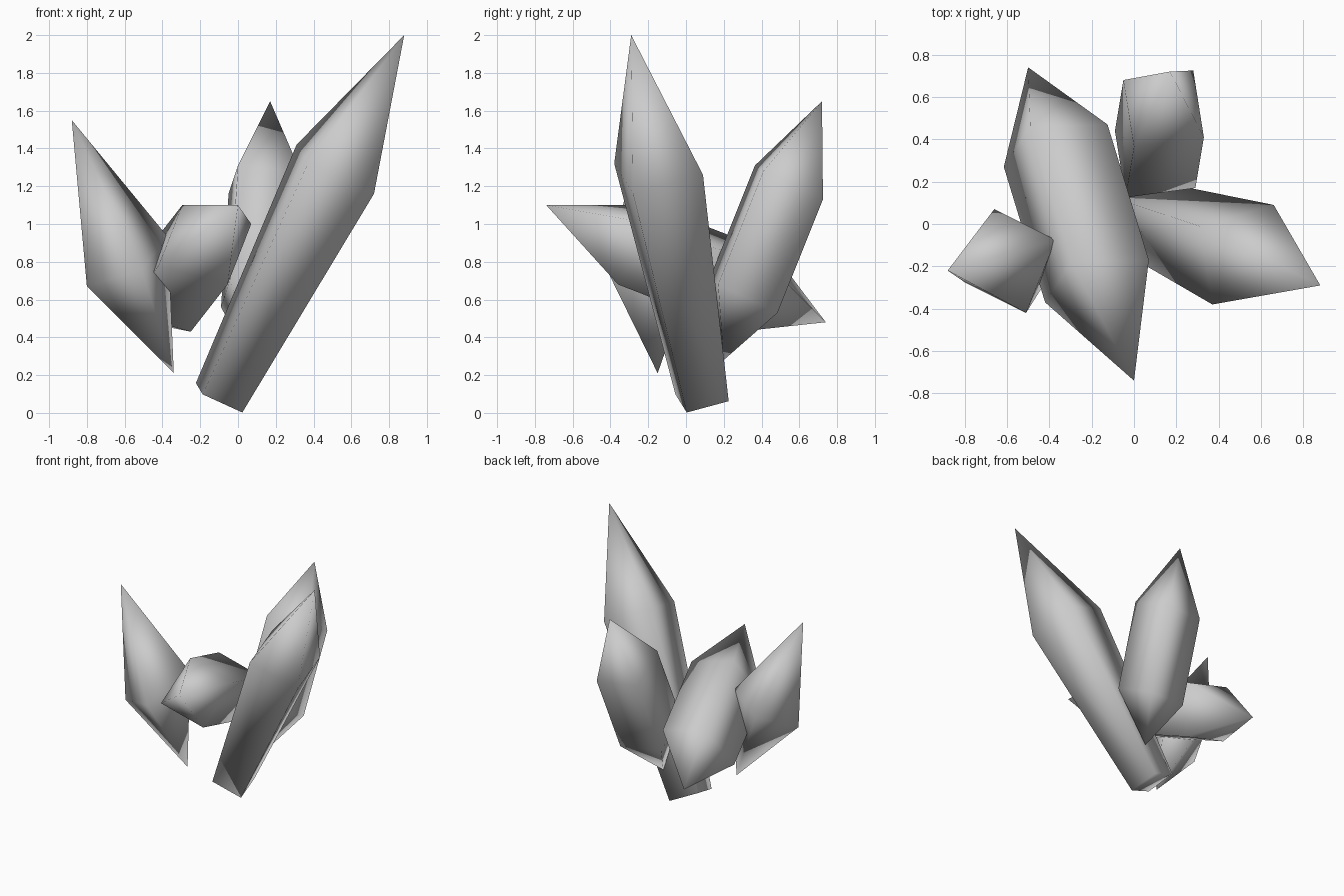
import bpy
import bmesh
from mathutils import Vector

cube = bpy.data.objects.get("Cube")
if cube:
    bpy.data.objects.remove(cube, do_unlink=True)

# Single stone colour
GREY = (0.6, 0.6, 0.6, 1.0)
stone = bpy.data.materials.new("grey_crystal")
stone.diffuse_color = GREY
stone.use_nodes = True
stone.node_tree.nodes["Principled BSDF"].inputs["Base Color"].default_value = GREY


def crystal(name, tip, rings, half_a, half_b, end=None):
    """Four-sided shard: square rings (centre, scale) from tip to end; flat base if no end."""
    a, b = Vector(half_a), Vector(half_b)
    bm = bmesh.new()
    loops = [[bm.verts.new(Vector(c) + d * s) for d in (a, b, -a, -b)]
             for c, s in rings]
    top = bm.verts.new(tip)
    bottom = bm.verts.new(end) if end else None
    for i in range(4):
        j = (i + 1) % 4
        bm.faces.new((top, loops[0][i], loops[0][j]))
        for up, low in zip(loops, loops[1:]):
            bm.faces.new((up[i], low[i], low[j], up[j]))
        if bottom:
            bm.faces.new((bottom, loops[-1][j], loops[-1][i]))
    if not bottom:
        bm.faces.new(loops[-1])
    bmesh.ops.recalc_face_normals(bm, faces=bm.faces)
    for f in bm.faces:
        f.smooth = True
    mesh = bpy.data.meshes.new(name)
    bm.to_mesh(mesh)
    bm.free()
    mesh.materials.append(stone)
    obj = bpy.data.objects.new(name, mesh)
    bpy.context.collection.objects.link(obj)
    return obj


# Tall tapered shard standing on the ground
crystal("main_crystal", (0.88, -0.29, 2.0),
        [((0.515, -0.145, 1.29), 1), ((-0.1, 0.085, 0.08), 0.6)],
        (0.205, -0.135, -0.13), (0.145, 0.235, -0.03))

# Double-pointed shard leaning backward
crystal("back_crystal", (0.17, 0.72, 1.65),
        [((0.14, 0.545, 1.22), 1), ((0.10, 0.305, 0.62), 1)],
        (-0.19, 0.135, -0.06), (0.14, 0.18, -0.09),
        end=(0.06, 0.2, 0.28))

# Double-pointed shard lying across the cluster
crystal("cross_crystal", (0.0, -0.74, 1.1),
        [((-0.175, -0.27, 0.89), 1), ((-0.37, 0.37, 0.64), 1)],
        (0.245, 0.1, 0.11), (-0.12, 0.09, 0.21),
        end=(-0.5, 0.74, 0.48))

# Short bipyramid shard leaning sideways
crystal("side_crystal", (-0.88, -0.22, 1.55),
        [((-0.585, -0.175, 0.8), 1)],
        (0.215, 0.1, 0.13), (0.075, -0.245, -0.04),
        end=(-0.34, -0.15, 0.21))
